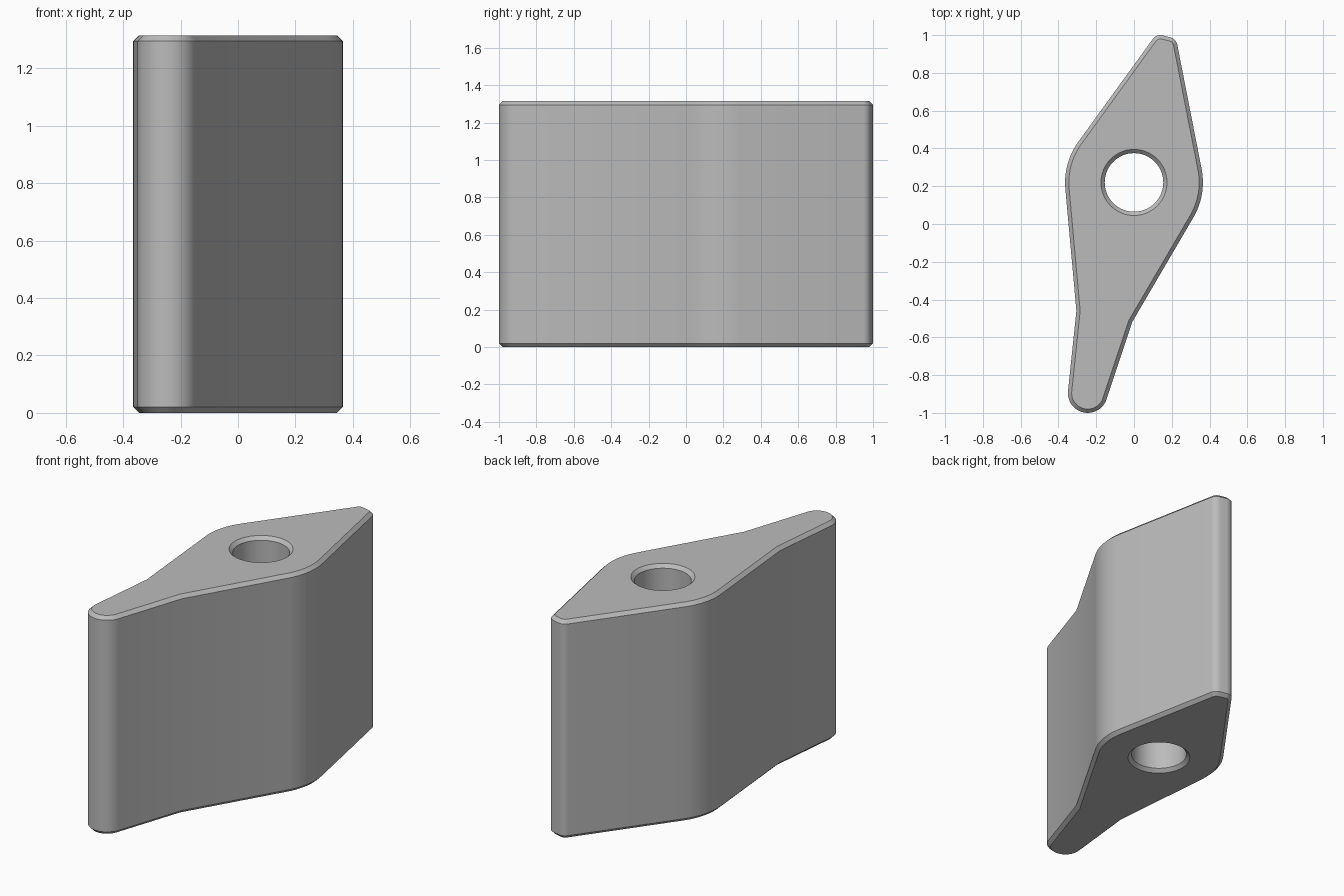
import bpy
import bmesh
import math
from mathutils import Vector

HEIGHT = 1.315
CHAMFER = 0.02
HUB = (0, 0.22)

cube = bpy.data.objects.get("Cube")
if cube:
    bpy.data.objects.remove(cube, do_unlink=True)


def arc(centre, radius, start, end, steps):
    """Points along an arc, angles in degrees."""
    pts = []
    for i in range(steps + 1):
        a = math.radians(start + (end - start) * i / steps)
        pts.append(Vector((centre[0] + radius * math.cos(a),
                           centre[1] + radius * math.sin(a))))
    return pts


def inset(points, amount):
    """Mitred inward offset of a clockwise outline."""
    result = []
    for i, p in enumerate(points):
        d1 = (p - points[i - 1]).normalized()
        d2 = (points[(i + 1) % len(points)] - p).normalized()
        n1, n2 = Vector((d1.y, -d1.x)), Vector((d2.y, -d2.x))
        result.append(p + (n1 + n2) * amount / (1 + n1.dot(n2)))
    return result


def loft(bm, rings, flip=False):
    """Skin a stack of (points, height) rings; return bottom and top edges."""
    loops = [[bm.verts.new((p.x, p.y, z)) for p in pts] for pts, z in rings]
    for low, high in zip(loops, loops[1:]):
        for i in range(len(low)):
            quad = [low[i - 1], high[i - 1], high[i], low[i]]
            bm.faces.new(quad[::-1] if flip else quad)
    return [[bm.edges.get((l[i - 1], l[i])) for i in range(len(l))]
            for l in (loops[0], loops[-1])]


# Clockwise outline: hub sides, blunt tip, waist corners and rounded tail
outline = (arc(HUB, 0.365, 185, 144, 10)
           + arc((0.14, 0.95), 0.05, 144, 78, 8)
           + arc((0.18, 0.94), 0.05, 78, 11, 8)
           + arc(HUB, 0.365, 11, -30, 10)
           + [Vector((-0.01, -0.52))]
           + arc((-0.245, -0.895), 0.105, -18.6, -186, 24)
           + [Vector((-0.305, -0.46))])
bore = arc(HUB, 0.155, 360, 0, 64)[:-1]
bore_rim = arc(HUB, 0.155 + CHAMFER, 360, 0, 64)[:-1]
outline_rim = inset(outline, CHAMFER)


def stack(body, rim):
    return [(rim, 0), (body, CHAMFER), (body, HEIGHT - CHAMFER), (rim, HEIGHT)]


# Chamfered outer wall, chamfered through hole, and the two flat ends
bm = bmesh.new()
outer = loft(bm, stack(outline, outline_rim))
inner = loft(bm, stack(bore, bore_rim), flip=True)
for o, i, up in zip(outer, inner, (-1, 1)):
    bmesh.ops.triangle_fill(bm, edges=o + i, use_beauty=True, normal=(0, 0, up))
bmesh.ops.recalc_face_normals(bm, faces=bm.faces)

mesh = bpy.data.meshes.new("pointer_block")
bm.to_mesh(mesh)
bm.free()
block = bpy.data.objects.new("pointer_block", mesh)
bpy.context.collection.objects.link(block)

# Plain grey finish
grey = bpy.data.materials.new("plain grey")
grey.use_nodes = True
colour = (0.5, 0.5, 0.5, 1)
grey.diffuse_color = colour
grey.node_tree.nodes["Principled BSDF"].inputs["Base Color"].default_value = colour
mesh.materials.append(grey)

bpy.ops.object.select_all(action='DESELECT')
block.select_set(True)
bpy.context.view_layer.objects.active = block
bpy.ops.object.shade_smooth_by_angle(angle=math.radians(30))
